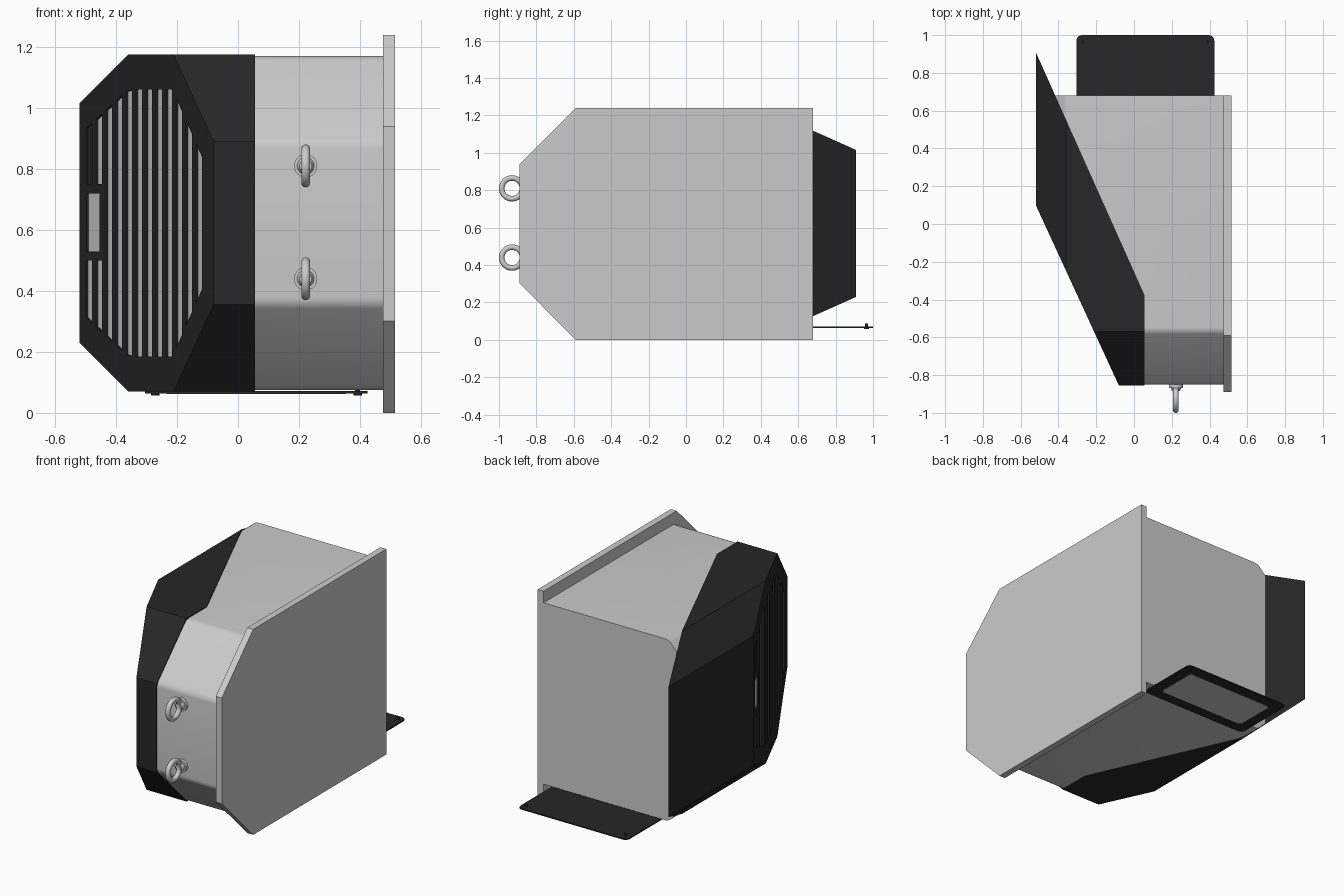
import bpy, bmesh, math
from mathutils import Vector, Matrix

if "Cube" in bpy.data.objects:
    bpy.data.objects.remove(bpy.data.objects["Cube"])

dark = bpy.data.materials.new("dark_grey")
dark.diffuse_color = (0.02, 0.02, 0.02, 1)
dark.use_nodes = True
dark.node_tree.nodes["Principled BSDF"].inputs["Base Color"].default_value = dark.diffuse_color
ZM = 0.6225  # mid height of the housing


def finish(bm, name, mat=None, smooth=False):
    bmesh.ops.recalc_face_normals(bm, faces=bm.faces)
    me = bpy.data.meshes.new(name)
    bm.to_mesh(me)
    bm.free()
    ob = bpy.data.objects.new(name, me)
    bpy.context.collection.objects.link(ob)
    if mat:
        me.materials.append(mat)
    if smooth:
        bpy.ops.object.select_all(action='DESELECT')
        ob.select_set(True)
        bpy.context.view_layer.objects.active = ob
        bpy.ops.object.shade_smooth_by_angle(angle=math.radians(30))
    return ob


def prism(bm, a, b):
    """Join two matching outlines into a closed solid."""
    va, vb = [bm.verts.new(p) for p in a], [bm.verts.new(p) for p in b]
    bm.faces.new(va)
    bm.faces.new(vb[::-1])
    for i in range(len(a)):
        j = (i + 1) % len(a)
        bm.faces.new((va[i], vb[i], vb[j], va[j]))


def clipped_box(planes):
    """Cut a big box down to the space behind all planes (point, outward normal)."""
    bm = bmesh.new()
    bmesh.ops.create_cube(bm, size=4)
    for co, no in planes:
        bmesh.ops.bisect_plane(bm, geom=bm.verts[:] + bm.edges[:] + bm.faces[:],
                               plane_co=co, plane_no=no, clear_outer=True, dist=1e-5)
        bmesh.ops.holes_fill(bm, edges=[e for e in bm.edges if e.is_boundary], sides=0)
    return bm


def housing_planes(inset, slant_inset):
    """Shared outline of cover and body: front, top/bottom, chamfers, slanted face."""
    out = [((0, -0.855, ZM), (0, -1, 0), inset), ((-0.52, 0.1, 0), (-0.955, -0.44, 0), slant_inset)]
    for s in (1, -1):
        top = ZM + s * 0.5525
        out += [((0, 0, top), (0, 0, s), inset),
                ((0, -0.57, top), (0, -1, s), inset),
                ((-0.36, 0, top), (-1, 0, s), inset)]
    res = []
    for co, no, d in out:
        n = Vector(no).normalized()
        res.append((Vector(co) - n * d, n))
    return res


# Grey body with softened bends
bm = clipped_box(housing_planes(0.005, 0.05) + [
    ((0.48, 0, 0), (1, 0, 0)), ((0, 0.68, 0), (0, 1, 0)), ((-0.415, 0, 0), (-1, 0, 0))])
bends = []
for e in bm.edges:
    d = (e.verts[1].co - e.verts[0].co).normalized()
    m = (e.verts[0].co + e.verts[1].co) / 2
    if (abs(d.x) > 0.999 and m.y < 0.5) or (abs(d.y) > 0.999 and -0.4 < m.x < 0.3):
        bends.append(e)
bmesh.ops.bevel(bm, geom=bends, offset=0.02, segments=4, profile=0.5, affect='EDGES')
finish(bm, "body", smooth=True)

# Dark slanted cover
cover = finish(clipped_box(housing_planes(0, 0) + [
    ((-0.52, 0, 0), (-1, 0, 0)), ((0.055, 0, 0), (1, 0, 0)),
    ((-0.52, 0.91, 0), (1.285, 0.575, 0))]), "slanted_cover", dark)

# Grille: everything is laid out by (x, z) on the slanted face
NRM = Vector((-0.955, -0.44, 0)).normalized()


def on_slant(x, z, depth):
    return Vector((x, 0.10 - (x + 0.52) * 0.955 / 0.44, z)) - NRM * depth


def slant_prism(bm, pts, d0, d1):
    prism(bm, [on_slant(x, z, d0) for x, z in pts], [on_slant(x, z, d1) for x, z in pts])


def slot_top(x):
    if x < -0.36:
        return 1.06 + (x + 0.36) * 0.92
    return 1.06 if x < -0.215 else 1.06 - (x + 0.215) * 2.28


bm = bmesh.new()
for i in range(12):
    x1 = -0.4785 + 0.0328 * i
    x0 = x1 - 0.02
    t0, t1 = slot_top(x0), slot_top(x1)
    b0, b1 = 2 * ZM - t0, 2 * ZM - t1
    if i < 2:
        slant_prism(bm, [(x0, 0.75), (x1, 0.75), (x1, t1), (x0, t0)], -0.02, 0.012 if i else 0.005)
        slant_prism(bm, [(x0, b0), (x1, b1), (x1, 0.5), (x0, 0.5)], -0.02, 0.012)
    else:
        slant_prism(bm, [(x0, b0), (x1, b1), (x1, t1), (x0, t0)], -0.02, 0.012)
slant_prism(bm, [(-0.497, 0.53), (-0.455, 0.53), (-0.455, 0.72), (-0.497, 0.72)], -0.02, 0.012)
cutter = finish(bm, "slot_cutter")
cutter.hide_render = True
cutter.hide_set(True)
mod = cover.modifiers.new("slots", 'BOOLEAN')
mod.object = cutter
mod.operation = 'DIFFERENCE'
mod.solver = 'EXACT'

# Grey panel seen through the slots
half = [(-0.505, 0.95), (-0.37, 1.08), (-0.2, 1.08), (-0.1, 0.85)]
bm = bmesh.new()
slant_prism(bm, half + [(x, 2 * ZM - z) for x, z in half[::-1]], 0.008, 0.03)
finish(bm, "grille_backing")

# Mounting plate on the right side
side = [(0.68, 0), (0.68, 1.24), (-0.59, 1.24), (-0.89, 0.94), (-0.89, 0.302), (-0.59, 0)]
bm = bmesh.new()
prism(bm, [(0.475, y, z) for y, z in side], [(0.515, y, z) for y, z in side])
finish(bm, "mounting_plate")

# Ring handles on the front
for n, z in enumerate((0.44, 0.81)):
    bm = bmesh.new()
    M, N = 40, 14
    ring = []
    for i in range(M):
        a = 2 * math.pi * i / M
        row = []
        for j in range(N):
            b = 2 * math.pi * j / N
            r = 0.0555 + 0.0148 * math.cos(b)
            row.append(bm.verts.new((0.222 + 0.0148 * math.sin(b),
                                     -0.93 + r * math.cos(a), z + r * math.sin(a))))
        ring.append(row)
    for i in range(M):
        for j in range(N):
            k, l = (i + 1) % M, (j + 1) % N
            bm.faces.new((ring[i][j], ring[k][j], ring[k][l], ring[i][l]))
    for r1, r2, y0, y1 in ((0.038, 0.038, -0.845, -0.868), (0.028, 0.02, -0.868, -0.885)):
        bmesh.ops.create_cone(bm, cap_ends=True, segments=32, radius1=r1, radius2=r2, depth=y0 - y1,
                              matrix=Matrix.Translation((0.222, (y0 + y1) / 2, z))
                              @ Matrix.Rotation(math.pi / 2, 4, 'X'))
    finish(bm, f"ring_handle_{n + 1}", smooth=True)


def rounded_slab(name, x0, x1, y0, y1, z0, z1, r, mat=None):
    pts = []
    for q, (cx, cy) in enumerate(((x1 - r, y1 - r), (x0 + r, y1 - r), (x0 + r, y0 + r), (x1 - r, y0 + r))):
        for k in range(7):
            a = math.pi / 2 * (q + k / 6)
            pts.append((cx + r * math.cos(a), cy + r * math.sin(a)))
    bm = bmesh.new()
    prism(bm, [(x, y, z0) for x, y in pts], [(x, y, z1) for x, y in pts])
    finish(bm, name, mat)


# Rear tag plate under the body, with its inner panel and bolts
rounded_slab("tag_frame", -0.305, 0.425, 0.6, 1.0, 0.064, 0.071, 0.03, dark)
rounded_slab("tag_panel", -0.235, 0.355, 0.67, 0.93, 0.0625, 0.068, 0.02)
for n, x in enumerate((-0.272, 0.392)):
    bm = bmesh.new()
    for r, z0, z1 in ((0.014, 0.057, 0.066), (0.008, 0.066, 0.088)):
        bmesh.ops.create_cone(bm, cap_ends=True, segments=20, radius1=r, radius2=r, depth=z1 - z0,
                              matrix=Matrix.Translation((x, 0.965, (z0 + z1) / 2)))
    finish(bm, f"tag_bolt_{n + 1}", dark, smooth=True)
